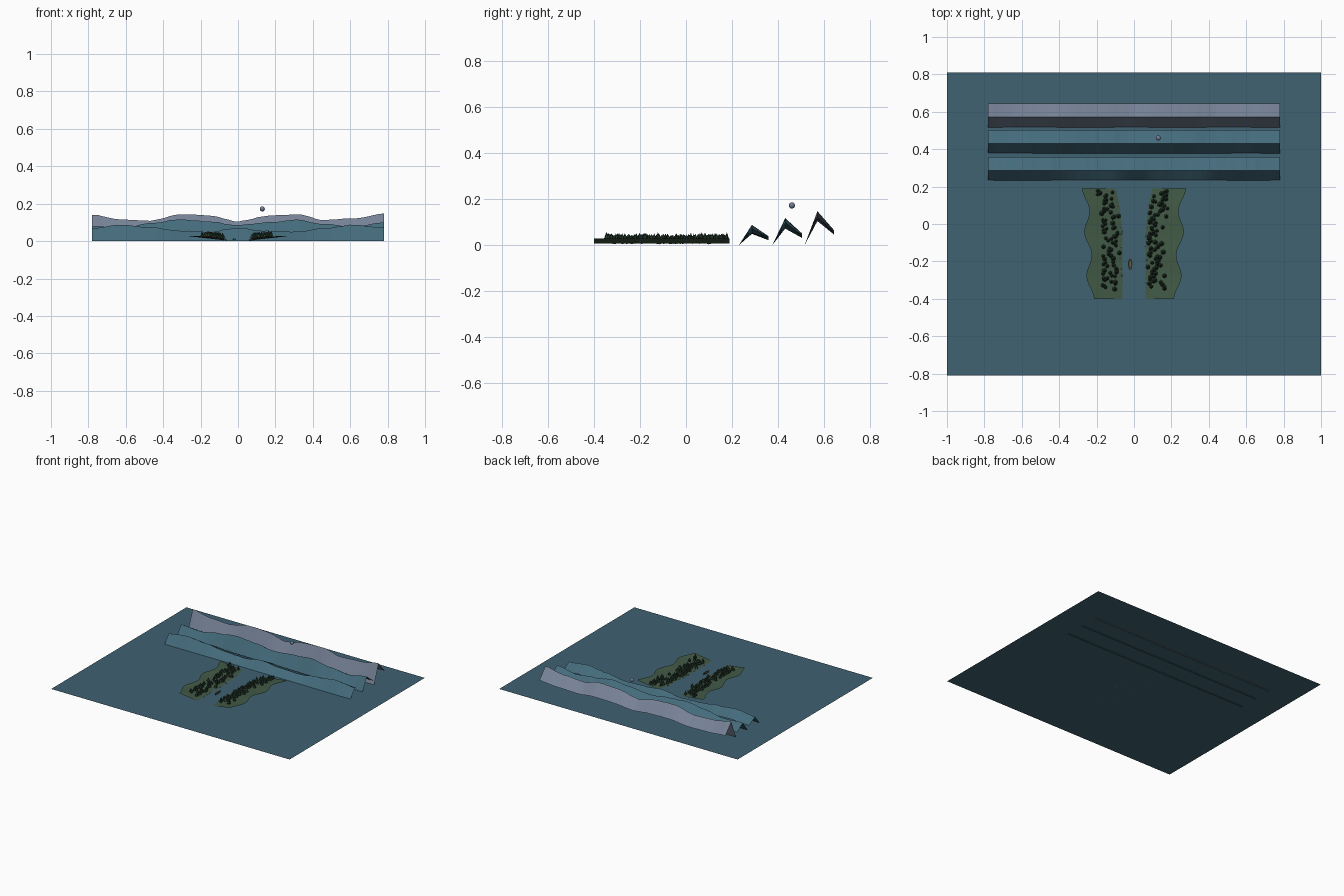
import bpy, bmesh, math, random
from mathutils import Matrix, Vector

random.seed(7)
if "Cube" in bpy.data.objects:
    bpy.data.objects.remove(bpy.data.objects["Cube"])


def material(name, r, g, b):
    """Flat material from 0-255 display values, stored as linear."""
    lin = [((c / 255 + 0.055) / 1.055) ** 2.4 for c in (r, g, b)] + [1]
    m = bpy.data.materials.new(name)
    m.use_nodes = True
    m.diffuse_color = lin
    m.node_tree.nodes["Principled BSDF"].inputs["Base Color"].default_value = lin
    return m


WATER = material("water teal", 63, 98, 113)
HILL = material("hill teal", 68, 107, 124)
PEAK = material("hazy grey", 118, 130, 150)
GRASS = material("bank green", 66, 90, 70)
PINE = material("pine green", 38, 58, 46)
TRUNK = material("trunk brown", 62, 48, 38)
STONE = material("stone grey", 112, 114, 122)
WOOD = material("boat wood", 104, 92, 68)
MOON = material("moon grey", 112, 126, 148)


def finish(bm, name, *mats):
    me = bpy.data.meshes.new(name)
    bm.to_mesh(me)
    bm.free()
    ob = bpy.data.objects.new(name, me)
    for m in mats:
        me.materials.append(m)
    bpy.context.collection.objects.link(ob)
    return ob


def sheet(name, rows, mat):
    """Skin a grid of points, one row after another."""
    bm = bmesh.new()
    grid = [[bm.verts.new(p) for p in row] for row in rows]
    for a, b in zip(grid, grid[1:]):
        for i in range(len(a) - 1):
            bm.faces.new((a[i], a[i + 1], b[i + 1], b[i]))
    bmesh.ops.recalc_face_normals(bm, faces=bm.faces)
    if sum(f.normal.z for f in bm.faces) < 0:
        bmesh.ops.reverse_faces(bm, faces=bm.faces)
    return finish(bm, name, mat)


def smooth_value(values, t):
    """Cosine interpolation through evenly spaced values, t in 0..1."""
    f = t * (len(values) - 1)
    i = min(int(f), len(values) - 2)
    k = (1 - math.cos((f - i) * math.pi)) / 2
    return values[i] * (1 - k) + values[i + 1] * k


# Water
LEVEL = 0.005
sheet("water", [[(x, y, LEVEL) for x in (-1, 1)] for y in (-0.81, 0.81)], WATER)


# Mountain ranges: front foot, ridge and raised back edge
def mountain_range(name, y, heights, mat, steps=60):
    foot, ridge, back = [], [], []
    for i in range(steps + 1):
        x = -0.78 + 1.56 * i / steps
        h = smooth_value(heights, i / steps) + random.uniform(-0.002, 0.002)
        foot.append((x, y, 0))
        ridge.append((x, y + 0.056, h))
        back.append((x, y + 0.128, h * 0.44))
    sheet(name, (foot, ridge, back), mat)


mountain_range("near_hills", 0.23,
               (.07, .088, .075, .055, .05, .07, .055, .05, .07, .088, .07), HILL)
mountain_range("middle_hills", 0.375,
               (.08, .07, .095, .117, .105, .085, .1, .115, .09, .075, .1), HILL)
mountain_range("far_mountains", 0.515,
               (.142, .117, .11, .143, .138, .106, .135, .143, .112, .122, .148), PEAK)


# River banks
def inner(y):
    return 0.062 + 0.035 * max(0, (y + 0.1) / 0.29) ** 2


def outer(y):
    return 0.246 + 0.05 * (y + 0.1) + 0.017 * math.cos((0.19 - y) * 2 * math.pi / 0.235)


def bank_point(side, y, t):
    x = inner(y) * (1 - t) + outer(y) * t
    return Vector((side * x, y, 0.007 + 0.021 * t))


def bank(name, side):
    ys = [-0.4 + 0.59 * i / 40 for i in range(41)]
    sheet(name, [[bank_point(side, y, t / 6) for t in range(7)] for y in ys], GRASS)


# Pines: short trunk and two stacked cones
def cone(bm, base, r1, r2, h, sides, index):
    out = bmesh.ops.create_cone(bm, cap_ends=True, segments=sides, radius1=r1,
                                radius2=r2, depth=h,
                                matrix=Matrix.Translation(base + Vector((0, 0, h / 2))))
    for f in {f for v in out["verts"] for f in v.link_faces}:
        f.material_index = index


def forest(name, side, count=80):
    bm = bmesh.new()
    for i in range(count):
        y = -0.35 + 0.53 * (i + random.random()) / count
        p = bank_point(side, y, 0)
        p.x += side * random.uniform(0.012, 0.105)
        p.z = 0.007 + 0.021 * (abs(p.x) - inner(y)) / (outer(y) - inner(y))
        r, h = random.uniform(0.009, 0.014), random.uniform(0.026, 0.038)
        cone(bm, p, 0.002, 0.002, h * 0.3, 5, 1)
        cone(bm, p + Vector((0, 0, h * 0.2)), r, r * 0.3, h * 0.45, 6, 0)
        cone(bm, p + Vector((0, 0, h * 0.5)), r * 0.7, 0, h * 0.5, 6, 0)
    finish(bm, name, PINE, TRUNK)


# Shore stones
def stones(name, side, count=14):
    bm = bmesh.new()
    for i in range(count):
        y = random.uniform(-0.32, 0.12)
        p = bank_point(side, y, random.uniform(0, 0.06))
        size = random.uniform(0.003, 0.006)
        bmesh.ops.create_icosphere(bm, subdivisions=1, radius=size,
                                   matrix=Matrix.Translation(p) @ Matrix.Diagonal((1, 1.2, 0.7, 1)))
    finish(bm, name, STONE)


for label, side in (("left", 1), ("right", -1)):
    bank(label + "_bank", side)
    forest(label + "_pines", side)
    stones(label + "_stones", side)

# Small boat: tapered open hull with two seats
rows = []
for i in range(9):
    t = i / 4 - 1
    w = 0.009 * (1 - t * t) + 0.0008
    rim = LEVEL + 0.007 + 0.003 * t * t
    rows.append([(-0.02 + k * w, -0.215 + 0.032 * t, z)
                 for k, z in ((-1, rim), (-0.6, LEVEL + 0.001), (0.6, LEVEL + 0.001), (1, rim))])
sheet("boat_hull", rows, WOOD)
bm = bmesh.new()
for y in (-0.225, -0.203):
    bmesh.ops.create_cube(bm, size=1, matrix=Matrix.Translation((-0.02, y, LEVEL + 0.006))
                          @ Matrix.Diagonal((0.016, 0.005, 0.002, 1)))
finish(bm, "boat_seats", WOOD)

# Moon
bm = bmesh.new()
bmesh.ops.create_uvsphere(bm, u_segments=24, v_segments=12, radius=0.0135,
                          matrix=Matrix.Translation((0.13, 0.46, 0.172)))
for f in bm.faces:
    f.smooth = True
finish(bm, "moon", MOON)
